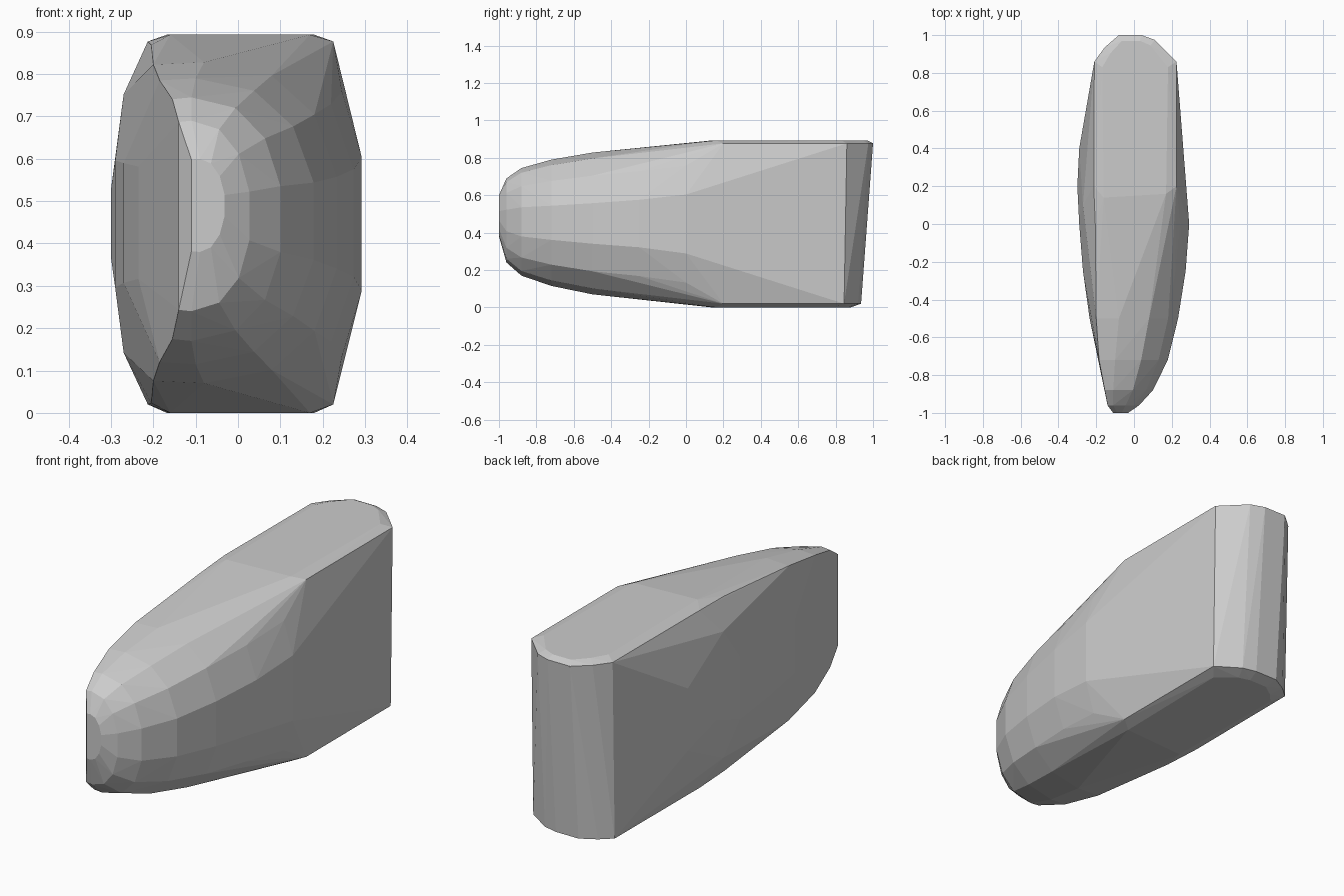
import bpy, bmesh
from math import sin, cos, pi

if "Cube" in bpy.data.objects:
    bpy.data.objects.remove(bpy.data.objects["Cube"])

points = []

# Nose cross-sections: y, left edge x, left bulge x, round centre x, right x, roundness, bottom z, top z
NOSE = [
    (-1.00, -0.11, -0.11, -0.09, -0.03, 2.0, 0.38, 0.60),
    (-0.96, -0.14, -0.14, -0.11, 0.03, 2.2, 0.24, 0.69),
    (-0.88, -0.155, -0.155, -0.11, 0.105, 2.3, 0.17, 0.745),
    (-0.72, -0.185, -0.185, -0.10, 0.185, 2.3, 0.115, 0.79),
    (-0.50, -0.20, -0.235, -0.08, 0.24, 2.4, 0.07, 0.828),
    (-0.25, -0.20, -0.27, -0.07, 0.28, 2.6, 0.045, 0.852),
    (0.00, -0.205, -0.29, -0.05, 0.298, 3.0, 0.017, 0.875),
]
STEPS = 7
for y, xl, xb, x0, xr, n, zb, zt in NOSE:
    zc, h = (zb + zt) / 2, (zt - zb) / 2
    for i in range(STEPS + 1):
        a = -pi / 2 + pi * i / STEPS
        s = abs(sin(a)) ** (2 / n) * (1 if a > 0 else -1)
        c = max(cos(a), 0) ** (2 / n)
        points.append((x0 + (xr - x0) * c, y, zc + h * s))
    for s in (-1, 1):
        points.append((xl, y, zc + s * h * 0.985))
        points.append((xb, y, zc + s * h * 0.35))

# Widest part of the left flank
for y, x, dz in ((0.2, -0.30, 0.08), (0.4, -0.29, 0.15), (0.1, -0.27, 0.305)):
    points += [(x, y, 0.447 - dz), (x, y, 0.447 + dz)]

# Chamfered top and bottom corners where the nose meets the body
for z_edge, z_flat in ((0.02, 0.0), (0.877, 0.893)):
    points += [(-0.213, 0.2, z_edge), (0.225, 0.2, z_edge)]
    points += [(-0.16, 0.14, z_flat), (0.17, 0.16, z_flat)]

# Faceted tail, leaning back towards the top
TAIL = [(-0.21, 0.86), (-0.155, 0.935), (-0.08, 1.0), (0.04, 1.0), (0.11, 0.975), (0.225, 0.86)]
for x, y in TAIL:
    low = 0.845 + (y - 0.86) * 0.65
    points += [(x, y, 0.877), (x, low, 0.02)]
    points += [(x * 0.8, y - 0.03, 0.893), (x * 0.8, low - 0.055, 0.0)]

# Skin the points into one faceted solid
bm = bmesh.new()
for p in points:
    bm.verts.new(p)
res = bmesh.ops.convex_hull(bm, input=bm.verts[:])
unused = {g for g in res["geom_interior"] + res["geom_unused"] if isinstance(g, bmesh.types.BMVert)}
bmesh.ops.delete(bm, geom=list(unused), context="VERTS")
bmesh.ops.dissolve_limit(bm, angle_limit=0.02, verts=bm.verts[:], edges=bm.edges[:])
bmesh.ops.recalc_face_normals(bm, faces=bm.faces[:])
mesh = bpy.data.meshes.new("faceted_body")
bm.to_mesh(mesh)
bm.free()
body = bpy.data.objects.new("faceted_body", mesh)
bpy.context.collection.objects.link(body)
